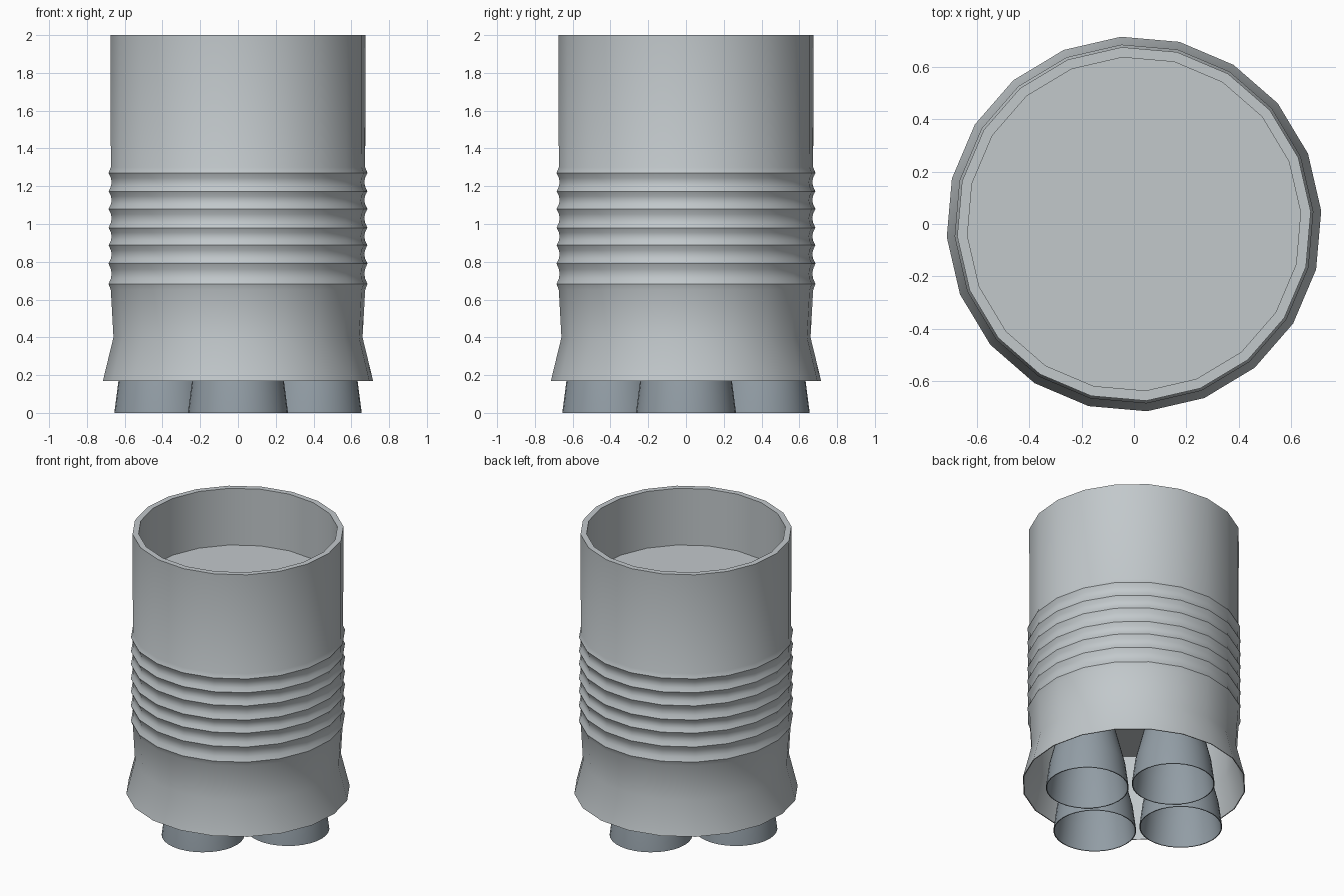
import bpy, bmesh, math

if "Cube" in bpy.data.objects:
    bpy.data.objects.remove(bpy.data.objects["Cube"])


def material(name, rgb):
    m = bpy.data.materials.new(name)
    m.diffuse_color = (*rgb, 1.0)
    m.use_nodes = True
    m.node_tree.nodes["Principled BSDF"].inputs["Base Color"].default_value = m.diffuse_color
    return m


light_grey = material("light_grey", (0.54, 0.58, 0.60))
steel_grey = material("steel_grey", (0.29, 0.34, 0.38))


def lathe(name, profile, sides, mat, start=0.0, location=(0, 0, 0), angle=30):
    """Spin a (radius, z) profile round z; radius 0 makes a closing point."""
    bm = bmesh.new()
    rings = []
    for r, z in profile:
        if r == 0:
            rings.append([bm.verts.new((0, 0, z))] * sides)
        else:
            rings.append([bm.verts.new((r * math.cos(start + math.tau * i / sides),
                                        r * math.sin(start + math.tau * i / sides), z))
                          for i in range(sides)])
    for a, b in zip(rings, rings[1:]):
        for i in range(sides):
            j = (i + 1) % sides
            corners = list(dict.fromkeys((a[i], a[j], b[j], b[i])))
            bm.faces.new(corners)
    bmesh.ops.recalc_face_normals(bm, faces=bm.faces)
    mesh = bpy.data.meshes.new(name)
    bm.to_mesh(mesh)
    bm.free()
    mesh.materials.append(mat)
    ob = bpy.data.objects.new(name, mesh)
    ob.location = location
    bpy.context.collection.objects.link(ob)
    bpy.ops.object.select_all(action='DESELECT')
    ob.select_set(True)
    bpy.context.view_layer.objects.active = ob
    bpy.ops.object.shade_smooth_by_angle(angle=math.radians(angle))
    return ob


# Stage body: recessed top floor, rim, outer wall, ribbed band, flared skirt, hollow base
ribs = [1.27, 1.173, 1.08, 0.98, 0.888, 0.79, 0.683]
profile = [(0, 1.6), (0.638, 1.6), (0.638, 2.0), (0.677, 2.0), (0.675, 1.30)]
for top, low in zip(ribs, ribs[1:]):
    h = top - low
    profile += [(0.687, top), (0.674, top - h * 0.28), (0.671, top - h * 0.5),
                (0.674, top - h * 0.72)]
profile += [(0.687, ribs[-1]), (0.675, 0.65), (0.661, 0.40), (0.717, 0.17),
            (0.711, 0.17), (0.654, 0.40), (0.654, 0.75), (0, 0.75)]
lathe("stage_body", profile, 20, light_grey, start=math.radians(4), angle=25)

# Four bell nozzles, open at the bottom
outer = [(0.265, 0.0), (0.243, 0.17), (0.185, 0.40), (0.11, 0.62), (0.09, 0.75)]
bell = [(0, 0.75)] + outer[::-1] + [(r - 0.006, z) for r, z in outer[:4]] + [(0, 0.62)]
for k, side in enumerate(("right", "back", "left", "front")):
    a = k * math.pi / 2
    lathe("nozzle_" + side, bell, 32, steel_grey,
          location=(0.39 * math.cos(a), 0.39 * math.sin(a), 0))
